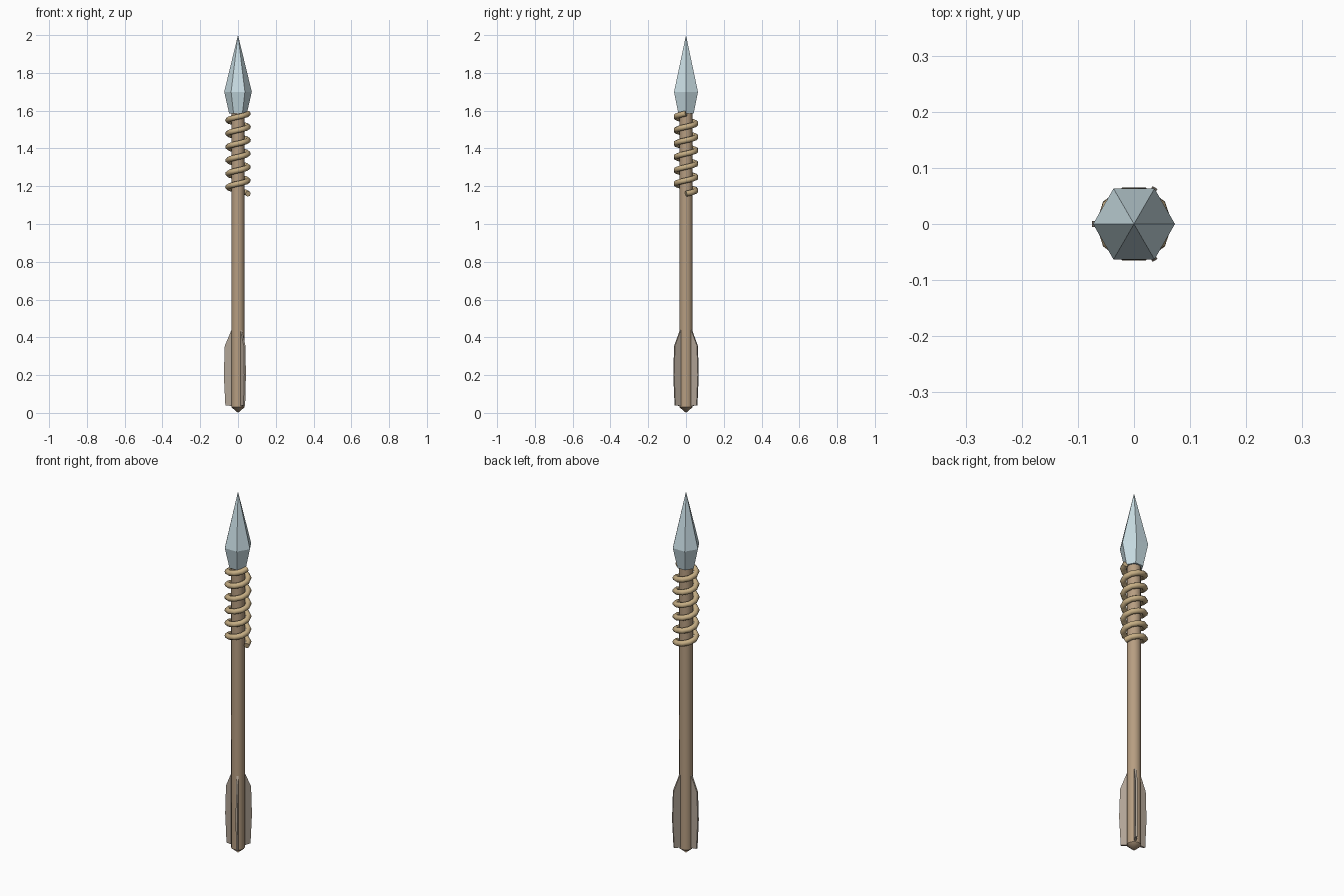
import bpy, bmesh
from math import sin, cos, pi, radians

if "Cube" in bpy.data.objects:
    bpy.data.objects.remove(bpy.data.objects["Cube"])


def material(name, rgb):
    m = bpy.data.materials.new(name)
    m.diffuse_color = (*rgb, 1)
    m.use_nodes = True
    m.node_tree.nodes["Principled BSDF"].inputs["Base Color"].default_value = m.diffuse_color
    return m


def add_object(name, data, mat):
    ob = bpy.data.objects.new(name, data)
    bpy.context.collection.objects.link(ob)
    data.materials.append(mat)
    return ob


def lathe(name, profile, sides, mat, smooth=False):
    """Stack rings of (radius, z); zero radius makes a point, open ends are capped."""
    bm = bmesh.new()
    rings = []
    for r, z in profile:
        n = sides if r > 0 else 1
        rings.append([bm.verts.new((r * cos(2 * pi * i / sides), r * sin(2 * pi * i / sides), z))
                      for i in range(n)])
    for a, b in zip(rings, rings[1:]):
        for i in range(sides):
            j = (i + 1) % sides
            quad = [a[i % len(a)], a[j % len(a)], b[j % len(b)], b[i % len(b)]]
            bm.faces.new(list(dict.fromkeys(quad)))
    for ring in (rings[0], rings[-1]):
        if len(ring) > 1:
            bm.faces.new(ring)
    bmesh.ops.recalc_face_normals(bm, faces=bm.faces)
    me = bpy.data.meshes.new(name)
    bm.to_mesh(me)
    bm.free()
    ob = add_object(name, me, mat)
    if smooth:
        bpy.context.view_layer.objects.active = ob
        ob.select_set(True)
        bpy.ops.object.shade_smooth_by_angle(angle=radians(40))
        ob.select_set(False)
    return ob


wood = material("wood", (0.47, 0.34, 0.22))
rope = material("rope", (0.56, 0.42, 0.23))
feather = material("feather", (0.45, 0.38, 0.31))
steel = material("steel", (0.58, 0.72, 0.77))

# Shaft with a pointed butt
lathe("shaft", [(0, 0), (0.035, 0.03), (0.034, 1.6)], 12, wood, smooth=True)

# Six-sided spear head
lathe("spear_head", [(0.047, 1.585), (0.073, 1.70), (0, 2.0)], 6, steel)

# Rope binding, six turns of ten segments
curve = bpy.data.curves.new("rope_binding", 'CURVE')
curve.dimensions = '3D'
curve.bevel_depth = 0.015
curve.bevel_resolution = 2
curve.use_fill_caps = True
spline = curve.splines.new('POLY')
spline.points.add(60)
for i, p in enumerate(spline.points):
    a = 2 * pi * i / 10
    p.co = (0.053 * cos(a), 0.053 * sin(a), 1.16 + 0.425 * i / 60, 1)
add_object("rope_binding", curve, rope)

# Three fins around the butt
outline = [(0.02, 0.035), (0.067, 0.04), (0.075, 0.2), (0.07, 0.355), (0.034, 0.44), (0.02, 0.44)]
for k, angle in enumerate((60, 180, 300)):
    c, s = cos(radians(angle)), sin(radians(angle))
    bm = bmesh.new()
    t = 0.005
    face = bm.faces.new([bm.verts.new((r * c - t * s, r * s + t * c, z)) for r, z in outline])
    ext = bmesh.ops.extrude_face_region(bm, geom=[face], use_keep_orig=True)
    moved = [v for v in ext["geom"] if isinstance(v, bmesh.types.BMVert)]
    bmesh.ops.translate(bm, verts=moved, vec=(2 * t * s, -2 * t * c, 0))
    bmesh.ops.recalc_face_normals(bm, faces=bm.faces)
    me = bpy.data.meshes.new(f"fin_{k + 1}")
    bm.to_mesh(me)
    bm.free()
    add_object(f"fin_{k + 1}", me, feather)
